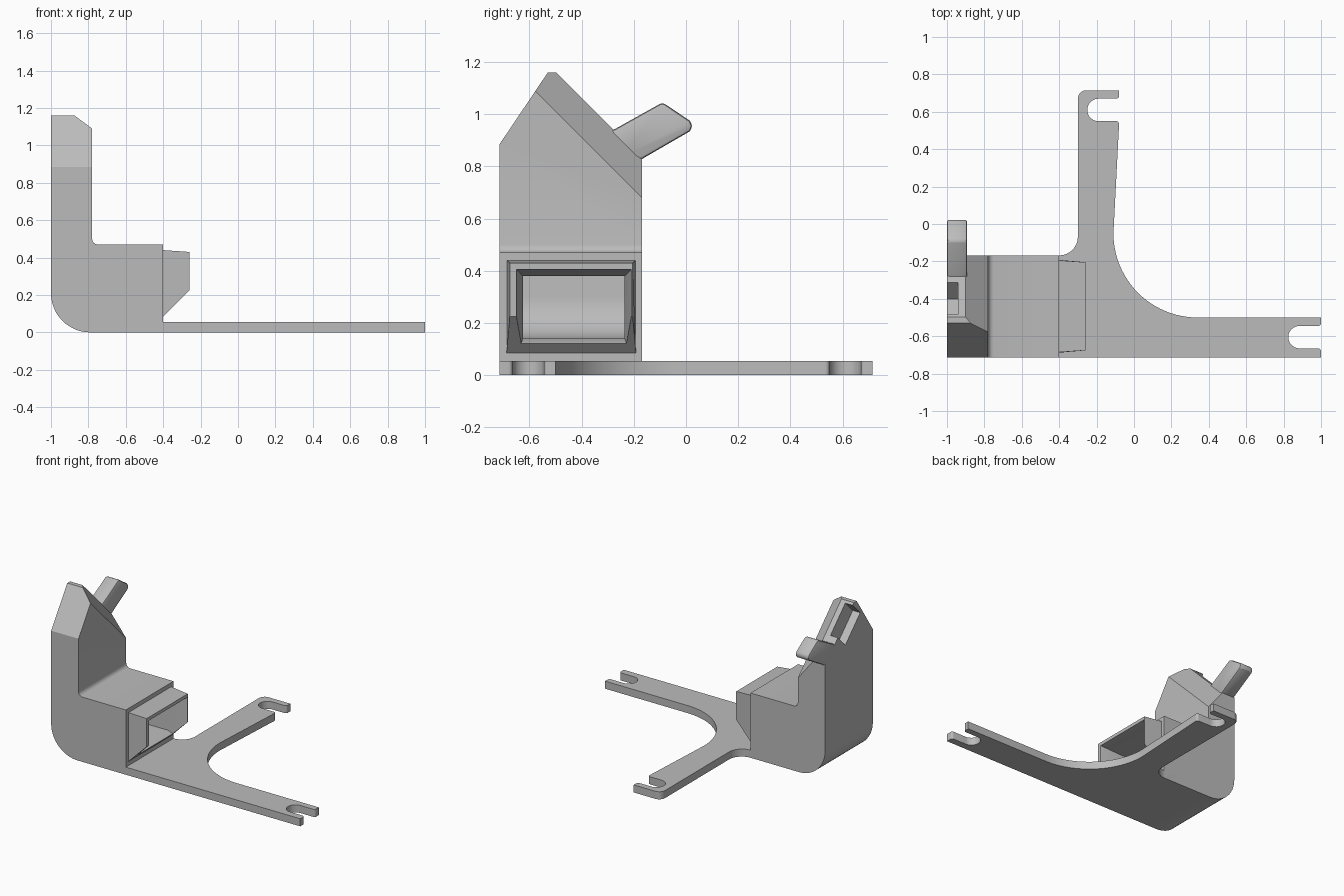
import bpy, bmesh
from math import cos, sin, radians
from mathutils import Vector

cube = bpy.data.objects.get("Cube")
if cube:
    bpy.data.objects.remove(cube, do_unlink=True)

grey = bpy.data.materials.new("plain grey")
grey.use_nodes = True
GREY = (0.5, 0.5, 0.5, 1)
grey.diffuse_color = GREY
grey.node_tree.nodes["Principled BSDF"].inputs["Base Color"].default_value = GREY


def arc(cx, cy, r, a0, a1, n=12):
    angles = [radians(a0 + (a1 - a0) * i / n) for i in range(n + 1)]
    return [(cx + r * cos(a), cy + r * sin(a)) for a in angles]


def prism(name, pts, axis, lo, hi):
    """Extrude a 2D outline along the given axis between lo and hi."""
    place = {"x": lambda p, d: (d, p[0], p[1]),
             "y": lambda p, d: (p[0], d, p[1]),
             "z": lambda p, d: (p[0], p[1], d)}[axis]
    bm = bmesh.new()
    a = [bm.verts.new(place(p, lo)) for p in pts]
    b = [bm.verts.new(place(p, hi)) for p in pts]
    bm.faces.new(a)
    bm.faces.new(b)
    for i in range(len(pts)):
        j = (i + 1) % len(pts)
        bm.faces.new((a[i], a[j], b[j], b[i]))
    bmesh.ops.recalc_face_normals(bm, faces=bm.faces)
    mesh = bpy.data.meshes.new(name)
    bm.to_mesh(mesh)
    bm.free()
    ob = bpy.data.objects.new(name, mesh)
    bpy.context.collection.objects.link(ob)
    mesh.materials.append(grey)
    return ob


def activate(ob):
    bpy.ops.object.select_all(action="DESELECT")
    ob.select_set(True)
    bpy.context.view_layer.objects.active = ob


def combine(ob, other, operation):
    mod = ob.modifiers.new("combine", "BOOLEAN")
    mod.operation, mod.solver, mod.object = operation, "EXACT", other
    activate(ob)
    bpy.ops.object.modifier_apply(modifier=mod.name)
    bpy.data.objects.remove(other, do_unlink=True)


def soften(ob, width):
    mod = ob.modifiers.new("soft_edges", "BEVEL")
    mod.width, mod.segments, mod.limit_method = width, 2, "ANGLE"
    mod.angle_limit = radians(40)
    activate(ob)
    bpy.ops.object.modifier_apply(modifier=mod.name)


FRONT, BACK = -0.715, -0.168

# L-shaped duct body with a rounded heel
outline = (arc(-0.79, 0.21, 0.21, 180, 270) + [(-0.4, 0), (-0.4, 0.47)]
           + arc(-0.75, 0.5, 0.03, 270, 180, 4) + [(-0.78, 1.16), (-1, 1.16)])
body = prism("duct_body", outline, "y", FRONT, BACK)

# Trim the column into a pointed roof with one chamfered side
bm = bmesh.new()
bm.from_mesh(body.data)
bmesh.ops.bisect_plane(bm, geom=bm.verts[:] + bm.edges[:] + bm.faces[:],
                       plane_co=(0, 0, 0.6), plane_no=(0, 0, 1))
cuts = [((0, FRONT, 0.885), (0, -0.275, 0.185)),
        ((0, BACK, 0.83), (0, 1, 1)),
        ((-0.9, BACK, 0.83), (1.25, 1, 1))]
for co, no in cuts:
    upper = [f for f in bm.faces if f.calc_center_median().z > 0.6]
    geom = set(upper)
    for f in upper:
        geom.update(f.edges)
        geom.update(f.verts)
    bmesh.ops.bisect_plane(bm, geom=list(geom), plane_co=co,
                           plane_no=Vector(no).normalized(), clear_outer=True)
    bmesh.ops.holes_fill(bm, edges=[e for e in bm.edges if e.is_boundary], sides=0)
bmesh.ops.dissolve_limit(bm, angle_limit=0.01, verts=bm.verts, edges=bm.edges)
bmesh.ops.recalc_face_normals(bm, faces=bm.faces)
bm.to_mesh(body.data)
bm.free()

# Tapered outlet with an undercut lower rim
outlet = prism("outlet", [(-0.43, 0.442), (-0.26, 0.43), (-0.26, 0.225), (-0.4, 0.085),
                          (-0.43, 0.085)], "y", -0.688, -0.192)
opening = prism("outlet_opening", [(-0.2, 0.417), (-0.4, 0.38), (-0.4, 0.14),
                                   (-0.36, 0.12), (-0.2, 0.12)], "y", -0.5, 0.5)
for v in outlet.data.vertices:
    if v.co.x > -0.3:
        v.co.y = -0.44 + (v.co.y + 0.44) * 0.95
for v in opening.data.vertices:
    half = 0.195 + (v.co.x + 0.4) * 0.18
    v.co.y = -0.43 + (half if v.co.y > 0 else -half)
combine(body, outlet, "UNION")

# Hollow passage running from the outlet up the column
passage = prism("passage", arc(-0.79, 0.3, 0.16, 180, 270, 8)
                + [(-0.39, 0.14), (-0.39, 0.38), (-0.83, 0.38), (-0.83, 0.75), (-0.95, 0.75)],
                "y", -0.625, -0.235)
combine(body, opening, "DIFFERENCE")
combine(body, passage, "DIFFERENCE")

# Side-open latch pocket in the sloping roof
pocket = prism("pocket", [(-0.43, 1.19), (-0.26, 1.02), (-0.39, 0.89), (-0.56, 1.06)],
               "x", -1.05, -0.94)
for v in pocket.data.vertices:
    v.co.y -= 0.01
combine(body, pocket, "DIFFERENCE")

# Angled tab leaning out of the roof
tab = prism("angled_tab", [(-0.31, 0.93), (-0.27, 0.945), (-0.1, 1.04), (-0.085, 1.043),
                           (0.015, 0.975), (0.025, 0.955), (0.015, 0.935), (-0.17, 0.828),
                           (-0.25, 0.83)], "x", -1, -0.892)
soften(tab, 0.012)


# Flat mounting plate with two slotted arms
def slot_x(x_end, x_c, y_c, outward):
    """Open slot facing +x, with rounded fork tips."""
    r, t = 0.06, 0.015
    lower = arc(x_end - t, y_c - r - t, t, 0, 90, 4)
    upper = arc(x_end - t, y_c + r + t, t, 270, 360, 4)
    return lower + arc(x_c, y_c, r, 270, 90, 16) + upper


plate_outline = ([(-0.5, FRONT), (1, FRONT)]
                 + slot_x(1, 0.885, -0.605, 1)
                 + [(1, -0.5)] + arc(0.34, -0.05, 0.45, 270, 180, 24)
                 + [(-0.08, 0.53)]
                 + slot_x(-0.08, -0.19, 0.61, 1)
                 + [(-0.08, 0.715)] + arc(-0.255, 0.67, 0.045, 90, 180, 6)
                 + arc(-0.4, -0.068, 0.1, 0, -90, 8) + [(-0.5, BACK)])
plate = prism("mounting_plate", plate_outline, "z", 0, 0.055)

for ob in (body, tab, plate):
    activate(ob)
    bpy.ops.object.shade_smooth_by_angle(angle=radians(30))
